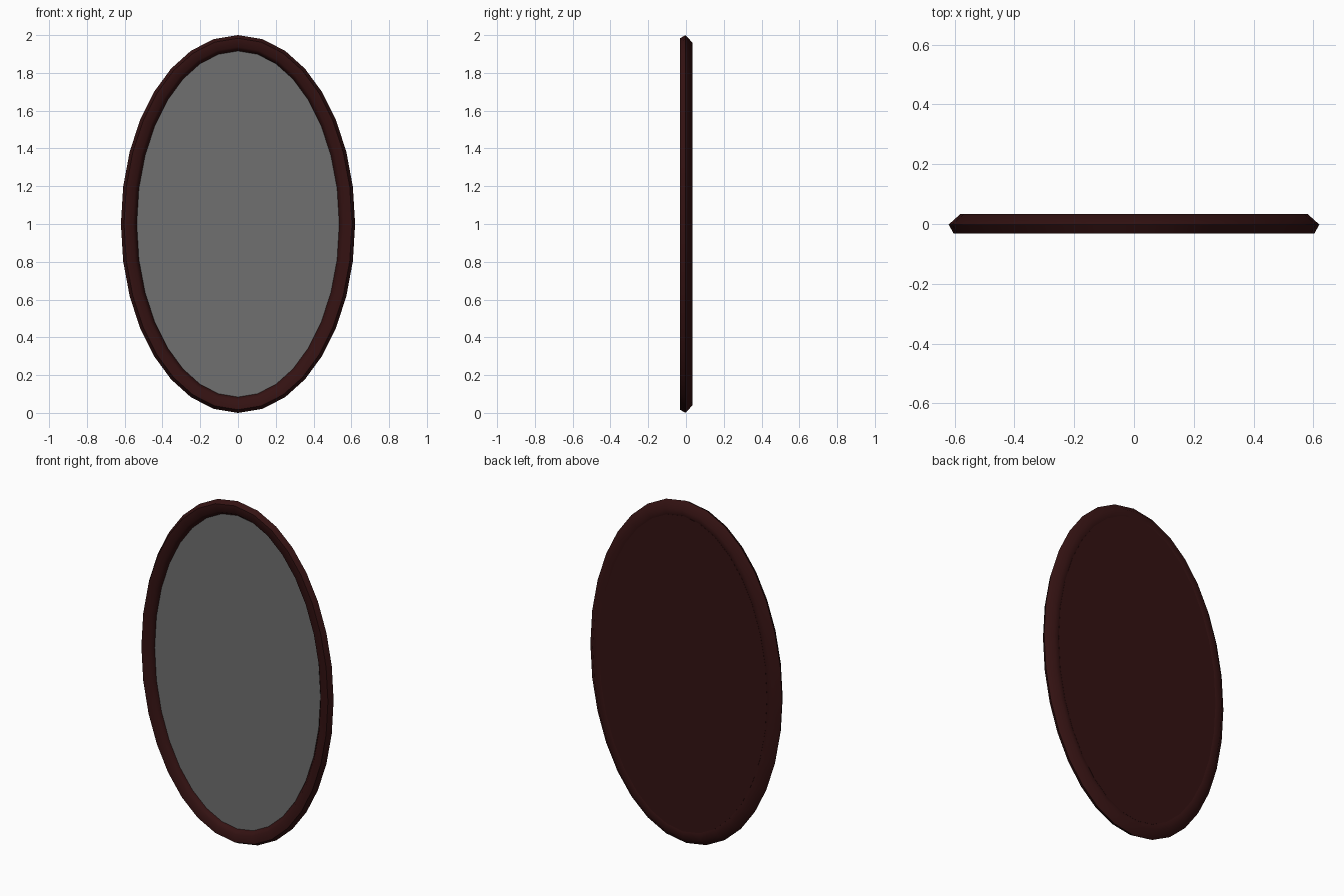
import bpy, bmesh, math

if "Cube" in bpy.data.objects:
    bpy.data.objects.remove(bpy.data.objects["Cube"])

A, B, CZ = 0.5775, 0.9575, 1.0      # centre line of the frame oval
N = 8                              # segments per quarter


def material(name, rgb):
    m = bpy.data.materials.new(name)
    m.diffuse_color = (*rgb, 1)
    m.use_nodes = True
    m.node_tree.nodes["Principled BSDF"].inputs["Base Color"].default_value = m.diffuse_color
    return m


wood = material("dark red wood", (0.034, 0.006, 0.006))
glass = material("grey glass", (0.16, 0.16, 0.16))


def oval():
    """Points and outward normals around the centre line (x, z)."""
    ring = []
    k = 0.5523
    for q in range(4):
        for i in range(N):
            t = i / N
            u = 1 - t
            c = u**3 + 3*u*u*t + 3*u*t*t*k
            s = 3*u*u*t*k + 3*u*t*t + t**3
            for _ in range(q):
                c, s = -s, c
            nx, nz = c / A, s / B
            d = math.hypot(nx, nz)
            ring.append((A*c, B*s, nx/d, nz/d))
    return ring


def finish(name, bm, mat, smooth=False):
    bmesh.ops.recalc_face_normals(bm, faces=bm.faces)
    me = bpy.data.meshes.new(name)
    bm.to_mesh(me)
    bm.free()
    me.materials.append(mat)
    ob = bpy.data.objects.new(name, me)
    bpy.context.collection.objects.link(ob)
    if smooth:
        bpy.context.view_layer.objects.active = ob
        ob.select_set(True)
        bpy.ops.object.shade_smooth_by_angle(angle=math.radians(60))
        ob.select_set(False)
    return ob


def disc(name, offset, y0, y1, mat):
    bm = bmesh.new()
    f = bm.faces.new([bm.verts.new((x + nx*offset, y0, CZ + z + nz*offset))
                      for x, z, nx, nz in oval()])
    ext = bmesh.ops.extrude_face_region(bm, geom=[f], use_keep_orig=True)
    for v in ext["geom"]:
        if isinstance(v, bmesh.types.BMVert):
            v.co.y = y1
    return finish(name, bm, mat)


# frame: profile (outward offset, y) swept around the oval
profile = [(0.0425, -0.002), (0.026, -0.031), (-0.02, -0.031),
           (-0.0425, -0.002), (-0.036, 0.025), (0.0025, 0.034)]
bm = bmesh.new()
rings = [[bm.verts.new((x + nx*o, y, CZ + z + nz*o)) for o, y in profile]
         for x, z, nx, nz in oval()]
for i, a in enumerate(rings):
    b = rings[(i + 1) % len(rings)]
    for j in range(len(profile)):
        k = (j + 1) % len(profile)
        bm.faces.new((a[j], a[k], b[k], b[j]))
finish("frame", bm, wood, True)

# mirror glass in front, wooden backing behind
disc("mirror_glass", -0.0415, -0.004, 0.0, glass)
disc("back_panel", -0.035, 0.003, 0.026, wood)
